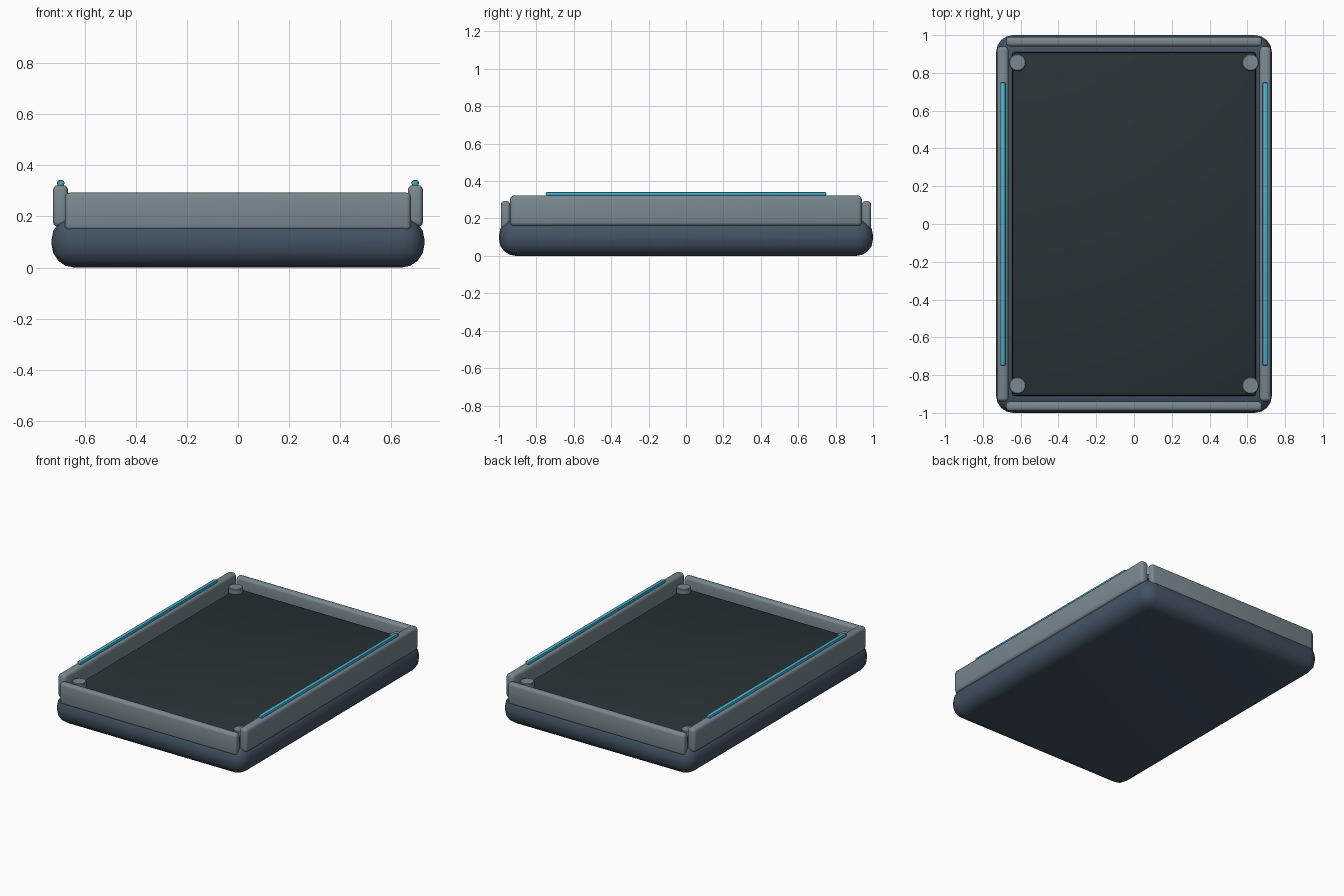
import bpy
from math import radians

if "Cube" in bpy.data.objects:
    bpy.data.objects.remove(bpy.data.objects["Cube"])


def material(name, rgb):
    m = bpy.data.materials.new(name)
    m.diffuse_color = (*rgb, 1)
    m.use_nodes = True
    m.node_tree.nodes["Principled BSDF"].inputs["Base Color"].default_value = m.diffuse_color
    return m


shell = material("shell_blue_grey", (0.055, 0.085, 0.125))
rail = material("rail_grey", (0.19, 0.25, 0.28))
dark = material("panel_dark", (0.022, 0.033, 0.038))
cyan = material("strip_cyan", (0.06, 0.43, 0.62))


def finish(ob, name, mat, bevel, segments):
    ob.name = name
    ob.data.materials.append(mat)
    mod = ob.modifiers.new("bevel", 'BEVEL')
    mod.width, mod.segments = bevel, segments
    mod.limit_method = 'ANGLE'
    bpy.ops.object.modifier_apply(modifier=mod.name)
    bpy.ops.object.shade_smooth_by_angle(angle=radians(35))
    return ob


def box(name, x, y, z, mat, bevel, segments=3):
    """Bevelled box from (min, max) ranges."""
    ranges = (x, y, z)
    bpy.ops.mesh.primitive_cube_add(size=1, location=[(a + b) / 2 for a, b in ranges])
    ob = bpy.context.object
    ob.scale = [b - a for a, b in ranges]
    bpy.ops.object.transform_apply(location=False, rotation=False, scale=True)
    return finish(ob, name, mat, bevel, segments)


# Rounded tray base and recessed panel
box("tray_base", (-0.73, 0.73), (-1, 1), (0, 0.2), shell, 0.09, 4)
box("inner_panel", (-0.645, 0.645), (-0.91, 0.91), (0.17, 0.235), dark, 0.012, 2)

for s, side in ((-1, "left"), (1, "right")):
    # Long side rails with light strips on top
    box(f"{side}_rail", sorted((s * 0.665, s * 0.725)), (-0.94, 0.94), (0.16, 0.323), rail, 0.02)
    box(f"{side}_strip", sorted((s * 0.68, s * 0.708)), (-0.75, 0.75), (0.32, 0.342), cyan, 0.008, 2)

for s, end in ((-1, "front"), (1, "back")):
    # Lower end rails
    box(f"{end}_rail", (-0.677, 0.677), sorted((s * 0.94, s * 0.99)), (0.145, 0.293), rail, 0.018)
    # Corner pads
    for sx, side in ((-1, "left"), (1, "right")):
        bpy.ops.mesh.primitive_cylinder_add(vertices=24, radius=0.045, depth=0.05,
                                            location=(sx * 0.617, s * 0.855, 0.245))
        finish(bpy.context.object, f"{end}_{side}_pad", rail, 0.004, 1)
